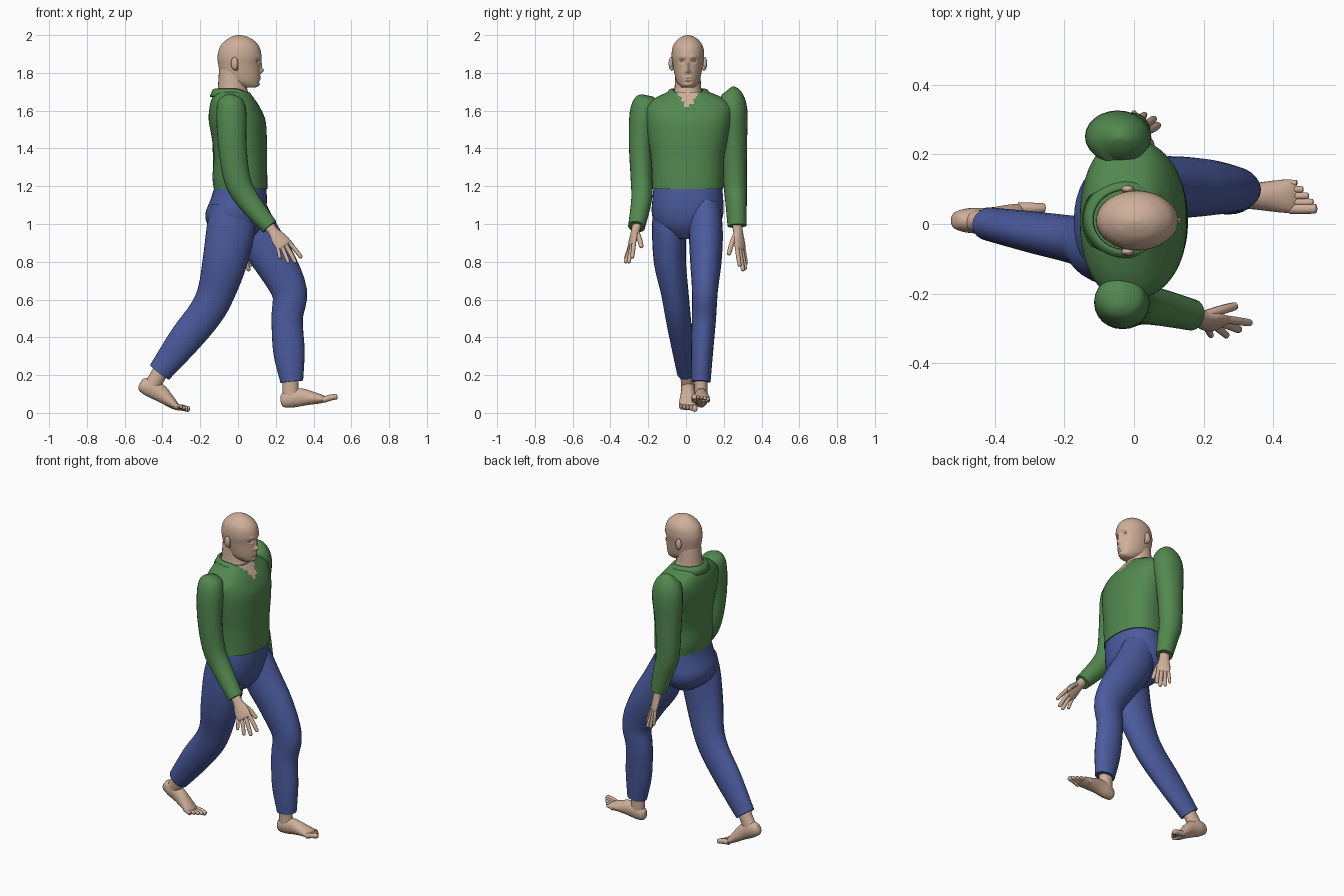
import bpy, bmesh, math
from mathutils import Vector as V


def material(name, rgb):
    m = bpy.data.materials.new(name)
    m.diffuse_color = (*rgb, 1)
    return m


SKIN = material("skin", (0.62, 0.43, 0.32))
GREEN = material("shirt green", (0.085, 0.245, 0.08))
BLUE = material("trouser blue", (0.07, 0.105, 0.34))


def spline(rows, steps):
    """Smoothly interpolate rows of numbers."""
    out = []
    for i in range(len(rows) - 1):
        a, b, c, d = (rows[min(max(i + k, 0), len(rows) - 1)] for k in (-1, 0, 1, 2))
        for s in range(steps):
            t = s / steps
            out.append([0.5 * (2 * q + (r - p) * t + (2 * p - 5 * q + 4 * r - w) * t * t
                               + (3 * q - p - 3 * r + w) * t ** 3)
                        for p, q, r, w in zip(a, b, c, d)])
    return out + [list(rows[-1])]


def finish(name, bm, *mats):
    bmesh.ops.recalc_face_normals(bm, faces=bm.faces)
    me = bpy.data.meshes.new(name)
    bm.to_mesh(me)
    bm.free()
    for m in mats:
        me.materials.append(m)
    ob = bpy.data.objects.new(name, me)
    bpy.context.collection.objects.link(ob)
    return ob


def loft(name, rows, mat, side=(0, 1, 0), flat=False, seg=24, steps=4, power=1.0):
    """Skin over rings (x, y, z, depth radius, side radius); flat keeps rings level."""
    rows = spline(rows, steps)
    bm = bmesh.new()
    rings = []
    for i, (x, y, z, a, b) in enumerate(rows):
        t = V((0, 0, -1))
        if not flat:
            t = (V(rows[min(i + 1, len(rows) - 1)][:3]) - V(rows[max(i - 1, 0)][:3])).normalized()
        s = V(side)
        s = (s - t * s.dot(t)).normalized()
        f = t.cross(s)
        ring = []
        for k in range(seg):
            c, n = math.cos(k * math.tau / seg), math.sin(k * math.tau / seg)
            c, n = (math.copysign(abs(v) ** power, v) for v in (c, n))
            ring.append(bm.verts.new(V((x, y, z)) + f * (a * c) + s * (b * n)))
        rings.append(ring)
    for r, q in zip(rings, rings[1:]):
        for k in range(seg):
            j = (k + 1) % seg
            bm.faces.new((r[k], r[j], q[j], q[k]))
    bm.faces.new(rings[0])
    bm.faces.new(rings[-1])
    return finish(name, bm, mat)


def box_rows(rows):
    """Turn (z, x0, x1, y0, y1) extents into level rings."""
    return [((x0 + x1) / 2, (y0 + y1) / 2, z, (x1 - x0) / 2, (y1 - y0) / 2)
            for z, x0, x1, y0, y1 in rows]


def ball(name, loc, scale, mat):
    bm = bmesh.new()
    bmesh.ops.create_uvsphere(bm, u_segments=16, v_segments=10, radius=1)
    for v in bm.verts:
        v.co = V(loc) + V([p * q for p, q in zip(v.co, scale)])
    return finish(name, bm, mat)


def digit(name, points, r):
    """Rounded finger or toe along three points."""
    a, b, c = (V(p) for p in points)
    d = (c - b)
    loft(name, [(*a, r, r), (*b, r, r), (*(b + d * .8), r * .9, r * .9),
                (*(b + d * .95), r * .65, r * .65), (*c, r * .2, r * .2)], SKIN, seg=10, steps=3)


# Head with sculpted face
head = loft("head", box_rows([
    (1.722, .02, .09, -.02, .04), (1.732, -.02, .108, -.033, .053), (1.755, -.07, .114, -.05, .07),
    (1.79, -.092, .117, -.06, .08), (1.84, -.104, .117, -.069, .089), (1.89, -.108, .124, -.076, .096),
    (1.94, -.094, .112, -.07, .09), (1.975, -.062, .08, -.046, .066), (1.993, -.03, .045, -.018, .038),
    (2.0, -.005, .015, .005, .015)]), SKIN, flat=True, seg=96, steps=8)
bumps = [(0, 1.812, .010, .012, .020), (0, 1.84, .008, .022, .010), (0, 1.777, .020, .005, .005),
         (0, 1.764, .018, .004, .004), (0, 1.738, .018, .010, .004), (0, 1.751, .02, .004, -.004)]
for sy in (-1, 1):
    bumps += [(sy * .031, 1.863, .014, .009, -.013), (sy * .028, 1.885, .020, .007, .004),
              (sy * .012, 1.806, .006, .006, .006)]
for v in head.data.vertices:
    if v.co.x > .03:
        v.co.x += sum(h * math.exp(-((v.co.y - .01 - y) / wy) ** 2 - ((v.co.z - z) / wz) ** 2)
                      for y, z, wy, wz, h in bumps)
for sy, tag in ((-1, "right"), (1, "left")):
    ball(tag + "_eye", (.092, .01 + sy * .031, 1.862), (.013, .013, .009), SKIN)
    ball(tag + "_ear", (-.018, .01 + sy * .09, 1.85), (.019, .012, .034), SKIN)
    ball(tag + "_ear_lobe", (-.010, .01 + sy * .085, 1.825), (.011, .008, .014), SKIN)
loft("neck", box_rows([(1.66, -.115, .07, -.075, .095), (1.71, -.108, .05, -.062, .082),
                       (1.76, -.104, .045, -.058, .078), (1.82, -.1, .05, -.055, .075)]),
     SKIN, flat=True)

# Shirt body, open at the neck
shirt = loft("shirt_body", box_rows([
    (1.185, -.128, .155, -.178, .197), (1.25, -.135, .155, -.18, .20), (1.35, -.128, .153, -.185, .202),
    (1.45, -.138, .153, -.2, .22), (1.55, -.155, .145, -.215, .24), (1.62, -.15, .115, -.215, .245),
    (1.665, -.138, .085, -.165, .2), (1.70, -.118, .06, -.095, .12)]),
    GREEN, flat=True, seg=72, steps=7, power=.88)
shirt.data.materials.append(SKIN)
for p in shirt.data.polygons:
    c = p.center
    if c.x > 0 and c.z > 1.615 and abs(c.y - .01) < (c.z - 1.61) * .7:
        p.material_index = 1

# Folded collar
bm = bmesh.new()
rows = []
for i in range(41):
    th = math.radians(22 + 316 * i / 40)
    c, s = math.cos(th), math.sin(th)
    f = max(0, c) ** 2
    rows.append([bm.verts.new(p) for p in (
        (-.022 + .097 * c, .012 + .088 * s, 1.718 - .045 * f),
        (-.022 + .112 * c, .012 + .102 * s, 1.712 - .05 * f),
        (-.022 + (.128 + .012 * f) * c, .012 + .125 * s, 1.675 - .065 * f))])
for a, b in zip(rows, rows[1:]):
    for k in (0, 1):
        bm.faces.new((a[k], a[k + 1], b[k + 1], b[k]))
collar = finish("collar", bm, GREEN)
collar.modifiers.new("thickness", "SOLIDIFY").thickness = .006

# Sleeves: right swings forward, left hangs
loft("right_sleeve", [
    (-.04, -.205, 1.68, .025, .035), (-.04, -.21, 1.655, .065, .062), (-.035, -.225, 1.58, .08, .074),
    (-.03, -.24, 1.42, .075, .062), (-.005, -.235, 1.24, .07, .058), (.05, -.235, 1.13, .062, .055),
    (.168, -.262, .985, .045, .045)], GREEN)
loft("left_sleeve", [
    (-.04, .215, 1.705, .025, .035), (-.04, .23, 1.68, .07, .065), (-.045, .25, 1.6, .095, .075),
    (-.055, .255, 1.42, .08, .068), (-.055, .26, 1.22, .07, .062), (-.03, .265, 1.12, .062, .057),
    (.0, .27, .99, .047, .05)], GREEN)


# Hands
def hand(tag, wrist, index, pinky, tips, thumb):
    w, a, b = V(wrist), V(index), V(pinky)
    mid, half = (a + b) / 2, (a - b).length / 2
    loft(tag + "_palm", [(*w, .024, .029), (*w.lerp(mid, .35), .022, .03),
                         (*w.lerp(mid, .7), .019, half + .008), (*mid, .015, half + .009),
                         (*w.lerp(mid, 1.1), .007, half)], SKIN, side=a - b)
    for i, tip in enumerate(tips):
        base = a.lerp(b, i / 3)
        digit(f"{tag}_finger_{i + 1}", (base.lerp(w, .1), base.lerp(V(tip), .5), tip),
              (.0115, .012, .011, .0095)[i])
    root = w.lerp(a, .3)
    digit(tag + "_thumb", (root, root.lerp(V(thumb), .5) + (a - b) * .1, thumb), .0135)


hand("right", (.162, -.26, .992), (.272, -.275, .905), (.212, -.3, .875),
     [(.337, -.285, .82), (.305, -.305, .793), (.268, -.322, .793), (.222, -.322, .815)],
     (.295, -.235, .875))
hand("left", (-.002, .27, 1.0), (.045, .268, .875), (.0, .307, .87),
     [(.07, .285, .775), (.058, .303, .75), (.03, .315, .757), (.0, .32, .785)],
     (.05, .225, .835))

# Trousers
loft("trouser_seat", box_rows([
    (1.205, -.122, .148, -.17, .19), (1.13, -.145, .153, -.178, .197), (1.05, -.173, .145, -.18, .197),
    (.98, -.15, .12, -.15, .165), (.92, -.07, .07, -.06, .08)]), BLUE, flat=True, seg=40, power=.92)
loft("left_trouser_leg", [
    (.04, .10, 1.09, .105, .085), (.098, .105, .95, .118, .09), (.195, .105, .80, .11, .083),
    (.272, .10, .64, .094, .068), (.26, .095, .5, .083, .064), (.27, .085, .32, .083, .058),
    (.285, .08, .165, .06, .05)], BLUE)
loft("right_trouser_leg", [
    (-.03, -.085, 1.1, .11, .085), (-.037, -.09, .98, .128, .09), (-.07, -.085, .8, .118, .085),
    (-.115, -.06, .64, .1, .073), (-.17, -.045, .53, .093, .068), (-.28, -.025, .39, .087, .06),
    (-.415, .0, .215, .063, .048)], BLUE)


# Bare feet: heel origin, pitch of the sole, pitch of the toes, side of the big toe
def foot(tag, origin, pitch, toe_pitch, inner):
    def place(x, z, p=pitch, o=V(origin)):
        p = math.radians(p)
        return o + V((x * math.cos(p) + z * math.sin(p), 0, z * math.cos(p) - x * math.sin(p)))
    loft(tag + "_foot", [(*place(x, z), h, w) for x, z, h, w in (
        (0, .038, .012, .012), (.012, .04, .034, .026), (.05, .05, .048, .036), (.11, .05, .047, .037),
        (.17, .037, .034, .044), (.215, .026, .023, .048), (.24, .02, .012, .044))], SKIN)
    for i in range(5):
        off = V((0, inner * (.036 - .0185 * i), 0))
        r = (.016, .0115, .011, .0105, .01)[i]
        root = place(.222 - .006 * i, .019) + off
        ln = (.08, .076, .068, .058, .046)[i]
        digit(f"{tag}_toe_{i + 1}", (root, place(ln * .5, .003, toe_pitch, root),
                                    place(ln, 0, toe_pitch, root)), r)


foot("left", (.232, .08, .018), -8, -14, -1)
foot("right", (-.54, .01, .115), 27, 10, 1)
loft("left_ankle", [(.283, .08, .22, .042, .036), (.278, .08, .14, .042, .034),
                    (.283, .08, .06, .046, .034)], SKIN)
loft("right_ankle", [(-.395, 0, .25, .042, .036), (-.43, .005, .185, .042, .034),
                     (-.468, .01, .125, .044, .034)], SKIN)

# Smooth shading with crisp hems
bpy.ops.object.select_all(action="SELECT")
bpy.context.view_layer.objects.active = head
bpy.ops.object.shade_smooth_by_angle(angle=math.radians(45))
